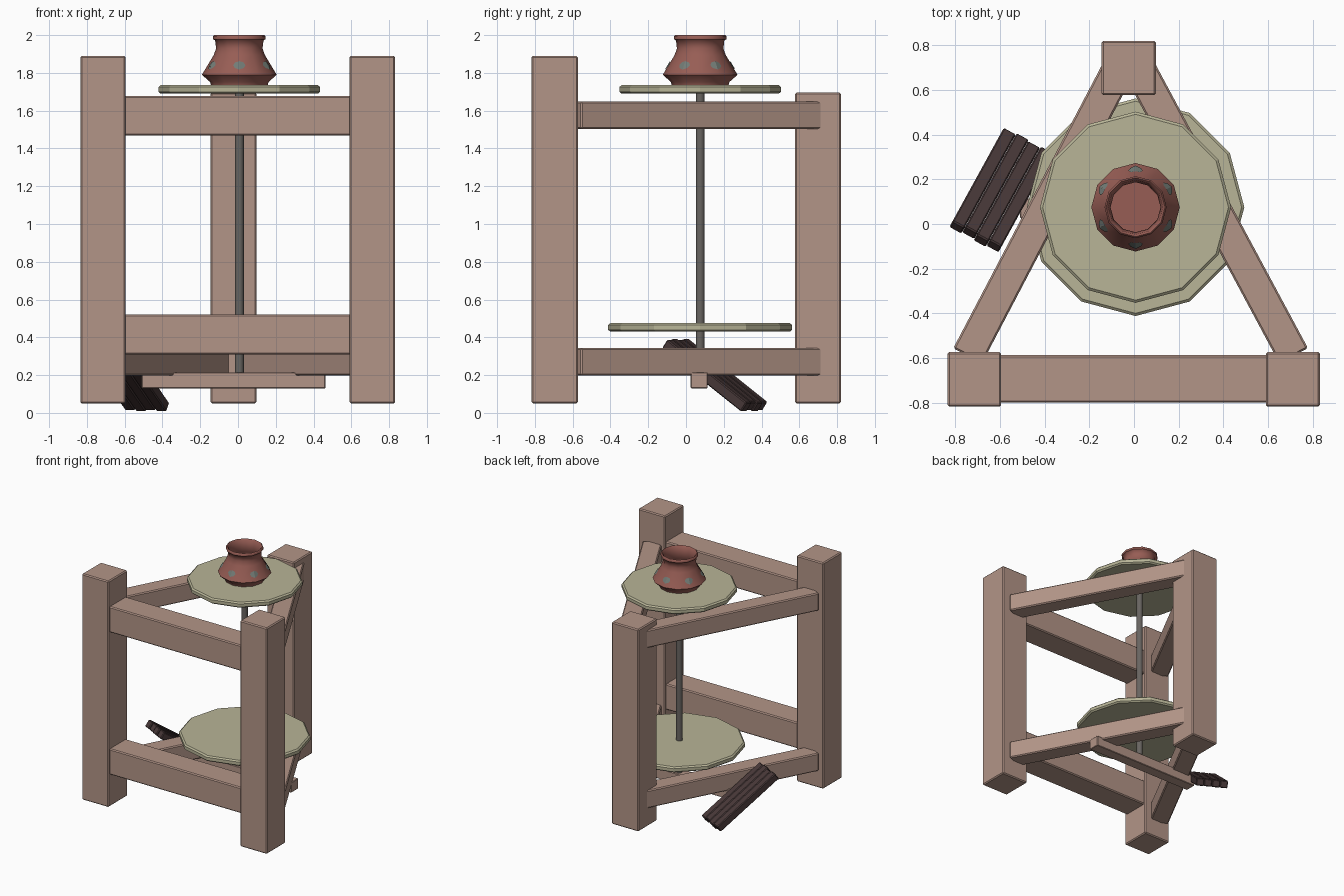
import bpy, bmesh, math
from mathutils import Vector, Matrix

if "Cube" in bpy.data.objects:
    bpy.data.objects.remove(bpy.data.objects["Cube"])


def material(name, rgb):
    m = bpy.data.materials.new(name)
    m.diffuse_color = (*rgb, 1)
    m.use_nodes = True
    m.node_tree.nodes["Principled BSDF"].inputs["Base Color"].default_value = m.diffuse_color
    return m


WOOD = material("pale_wood", (0.45, 0.30, 0.245))
DISC = material("wheel_cream", (0.48, 0.46, 0.31))
CLAY = material("red_clay", (0.31, 0.11, 0.09))
GLAZE = material("teal_glaze", (0.17, 0.20, 0.18))
DARK = material("dark_wood", (0.065, 0.04, 0.04))
IRON = material("grey_iron", (0.14, 0.13, 0.12))

AX, AY = 0.007, 0.075  # wheel axis


def finish(bm, name, mat, smooth=None):
    bmesh.ops.recalc_face_normals(bm, faces=bm.faces[:])
    me = bpy.data.meshes.new(name)
    bm.to_mesh(me)
    bm.free()
    me.materials.append(mat)
    ob = bpy.data.objects.new(name, me)
    bpy.context.collection.objects.link(ob)
    if smooth:
        bpy.context.view_layer.objects.active = ob
        ob.select_set(True)
        bpy.ops.object.shade_smooth_by_angle(angle=math.radians(smooth))
        ob.select_set(False)
    return ob


def box(name, centre, size, mat, rot=None, bevel=0.008):
    bm = bmesh.new()
    m = Matrix.Translation(centre) @ (rot or Matrix()) @ Matrix.Diagonal((*size, 1))
    bmesh.ops.create_cube(bm, size=1, matrix=m)
    if bevel:
        bmesh.ops.bevel(bm, geom=bm.edges[:], offset=bevel, segments=1, affect='EDGES')
    return finish(bm, name, mat)


def bounds(name, x0, x1, y0, y1, z0, z1, mat, bevel=0.008):
    return box(name, ((x0 + x1) / 2, (y0 + y1) / 2, (z0 + z1) / 2),
               (x1 - x0, y1 - y0, z1 - z0), mat, None, bevel)


def lathe(name, profile, n, mat, smooth=None):
    # profile of (radius, z) about the wheel axis, closed at both ends
    bm = bmesh.new()
    rings = [[bm.verts.new((AX + r * math.cos(2 * math.pi * i / n),
                            AY + r * math.sin(2 * math.pi * i / n), z))
              for i in range(n)] for r, z in profile]
    for a, b in zip(rings, rings[1:]):
        for i in range(n):
            j = (i + 1) % n
            bm.faces.new((a[i], a[j], b[j], b[i]))
    bm.faces.new(rings[0])
    bm.faces.new(rings[-1])
    return finish(bm, name, mat, smooth)


# Three posts
bounds("front_left_post", -0.835, -0.595, -0.818, -0.573, 0.05, 1.89, WOOD)
bounds("front_right_post", 0.59, 0.832, -0.818, -0.573, 0.05, 1.89, WOOD)
bounds("back_post", -0.145, 0.098, 0.577, 0.82, 0.05, 1.695, WOOD)

# Front rails
for name, z in (("lower", 0.31), ("upper", 1.468)):
    bounds(name + "_front_rail", -0.61, 0.605, -0.80, -0.587, z, z + 0.21, WOOD)

# Slanted side rails
for level, z in (("lower", 0.27), ("upper", 1.575)):
    for side, x0, x1 in (("left", -0.745, -0.068), ("right", 0.715, 0.022)):
        a, b = Vector((x0, -0.59, z)), Vector((x1, 0.70, z))
        d = b - a
        box(f"{level}_{side}_rail", (a + b) / 2, (d.length, 0.145, 0.145), WOOD,
            Matrix.Rotation(math.atan2(d.y, d.x), 4, 'Z'))

# Treadle crossbar under the side rails
bounds("treadle_bar", -0.51, 0.463, 0.025, 0.115, 0.13, 0.215, WOOD, 0.004)

# Tilted plank pedal
rot = Matrix.Rotation(math.atan2(0.455, 0.25), 4, 'Z') @ Matrix.Rotation(math.radians(35), 4, 'Y')
centre = Vector((-0.595, 0.152, 0.2))
for i in range(4):
    off = rot @ Vector(((-1) ** i * 0.004, (i - 1.5) * 0.062, 0))
    box(f"pedal_plank_{i + 1}", centre + off, (0.585, 0.061, 0.058), DARK, rot, 0.006)

# Shaft and the two twelve-sided wheels
lathe("shaft", [(0.024, 0.2), (0.024, 1.70)], 10, IRON, 40)
for name, r, z in (("kick_wheel", 0.487, 0.43), ("throwing_wheel", 0.428, 1.69)):
    lathe(name, [(r - 0.012, z), (r, z + 0.01), (r, z + 0.035), (r - 0.012, z + 0.045)], 12, DISC)

# Pot with a hollow inside
BELLY, SHOULDER = (0.198, 1.79), (0.135, 1.895)
lathe("pot", [(0.15, 1.734), (0.155, 1.752), BELLY, SHOULDER, (0.123, 1.93), (0.128, 1.972),
              (0.139, 1.978), (0.139, 1.994), (0.132, 2.0), (0.122, 1.99), (0.112, 1.93),
              (0.125, 1.895), (0.15, 1.83), (0.14, 1.79)], 12, CLAY, 60)

# Glaze spots folded over every second corner of the pot's shoulder
bm = bmesh.new()
for k in range(6):
    ang = math.radians(30 + 60 * k)

    def on_pot(w, t):
        r = BELLY[0] + (SHOULDER[0] - BELLY[0]) * t + 0.004
        z = BELLY[1] + (SHOULDER[1] - BELLY[1]) * t + 0.002
        c = Vector((AX, AY, z))
        p = Vector((math.cos(ang), math.sin(ang), 0)) * r
        q = ang + math.copysign(math.radians(105), w)
        return c + p + Vector((math.cos(q), math.sin(q), 0)) * abs(w)

    for s in (-1, 1):
        bm.faces.new([bm.verts.new(on_pot(s * w, t)) for w, t in
                      ((0.0001, 0.25), (0.024, 0.32), (0.034, 0.46), (0.024, 0.6), (0.0001, 0.67))])
finish(bm, "glaze_spots", GLAZE)
